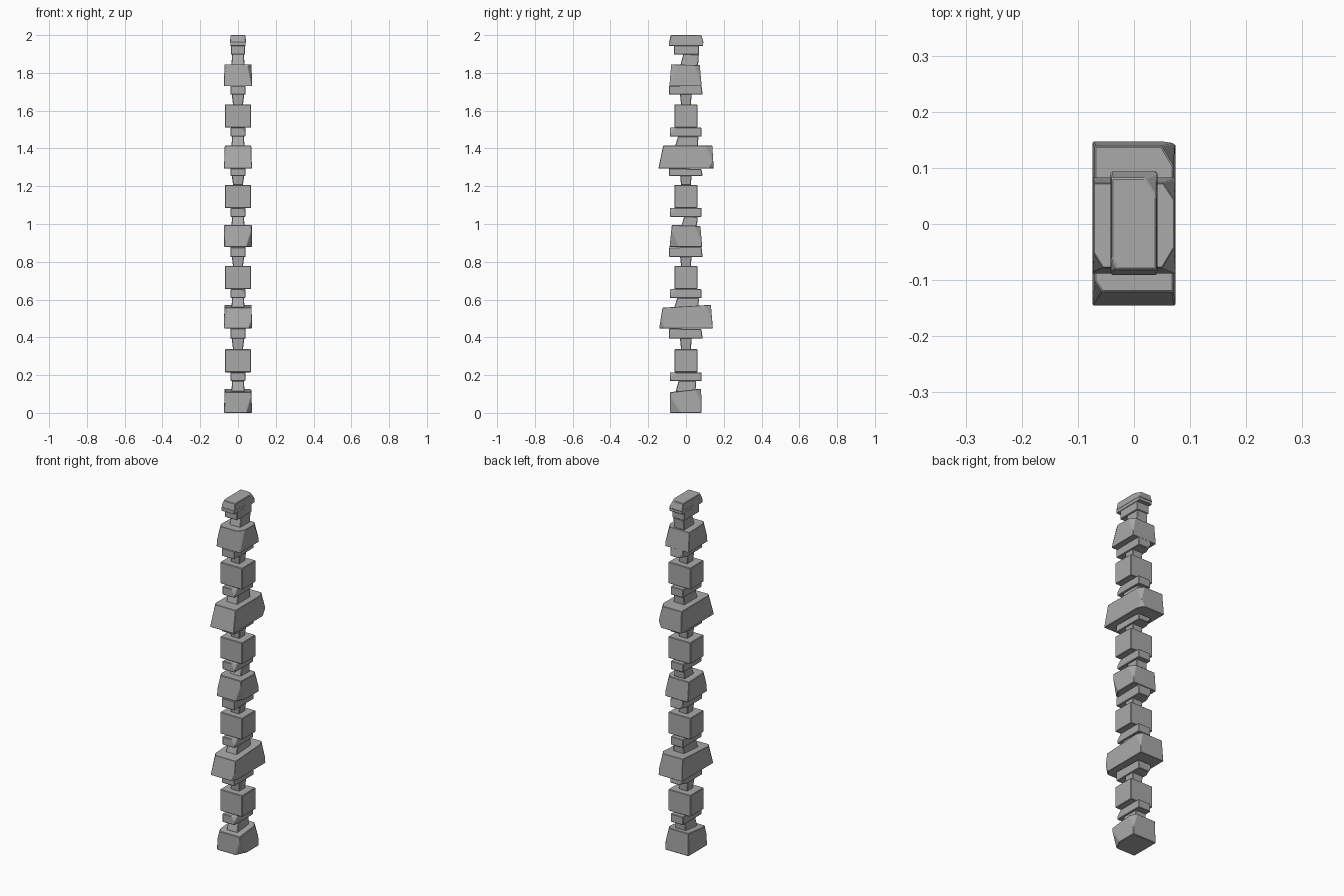
import bpy
import bmesh
from mathutils import Vector

if "Cube" in bpy.data.objects:
    bpy.data.objects.remove(bpy.data.objects["Cube"])

GREY = 0.4
stone_mat = bpy.data.materials.new("stone grey")
stone_mat.use_nodes = True
stone_mat.diffuse_color = (GREY, GREY, GREY, 1)
stone_mat.node_tree.nodes["Principled BSDF"].inputs["Base Color"].default_value = (GREY, GREY, GREY, 1)


def block(name, z0, z1, hx, y0, y1, top=(0, 0, 0), tip=(0, 0), chips=(), bevel=0.003):
    """Box with its top narrowed (side, front, back), its top tilted (front, back
    drop) and its corners chipped: (sign x, sign y, sign z, length x, y, z)."""
    bm = bmesh.new()
    bmesh.ops.create_cube(bm, size=2)
    side, front, back = top
    for v in bm.verts:
        up = v.co.z > 0
        rear = v.co.y > 0
        v.co.x *= hx - (side if up else 0)
        v.co.y = (y1 - back * up) if rear else (y0 + front * up)
        v.co.z = z1 - tip[rear] if up else z0
    # chip corners off with slanted cuts
    for sx, sy, sz, a, b, c in chips:
        p = Vector((sx * hx, y1 if sy > 0 else y0, z1 if sz > 0 else z0))
        n = Vector((sx / a, sy / b, sz / c)).normalized()
        cut = bmesh.ops.bisect_plane(bm, geom=bm.verts[:] + bm.edges[:] + bm.faces[:],
                                     plane_co=p - Vector((sx * a, 0, 0)), plane_no=n,
                                     clear_outer=True)
        rim = [e for e in cut["geom_cut"] if isinstance(e, bmesh.types.BMEdge)]
        if rim:
            bmesh.ops.contextual_create(bm, geom=rim)
    bmesh.ops.recalc_face_normals(bm, faces=bm.faces[:])
    mesh = bpy.data.meshes.new(name)
    bm.to_mesh(mesh)
    bm.free()
    mesh.materials.append(stone_mat)
    obj = bpy.data.objects.new(name, mesh)
    bpy.context.collection.objects.link(obj)
    if bevel:
        mod = obj.modifiers.new("worn edges", "BEVEL")
        mod.width = bevel
        mod.segments = 1
    return obj


# repeating cubes, each with a thin slab below and a tapered neck above
for i, z in enumerate((0.215, 0.655, 1.085, 1.51)):
    block(f"cube_{i}", z, z + 0.122, 0.07, -0.062, 0.06)
    block(f"lower_slab_{i}", z - 0.047, z, 0.039, -0.085, 0.083, chips=[(1, -1, 1, .02, .03, .03)])
    block(f"neck_{i}", z + 0.12, z + 0.182, 0.026, -0.026, 0.026, top=(-0.008, -0.006, -0.004))

# wide slabs that carry the rough stones
for i, (z0, z1) in enumerate(((0.393, 0.447), (0.825, 0.88), (1.255, 1.295), (1.685, 1.735))):
    block(f"upper_slab_{i}", z0, z1, 0.04, -0.09, 0.088, top=(0, 0, 0.006),
          tip=(0.004, 0) if i % 2 else (0, 0.004), chips=[(-1, 1, -1, .025, .04, .03)])

# rough short stones
FACETS = [(1, -1, 1, .03, .05, .12), (1, 1, 1, .03, .045, .1), (-1, -1, 1, .025, .04, .09)]
block("base_stone", 0, 0.128, 0.074, -0.085, 0.083, (0.003, 0, 0.003), (0.018, 0),
      [(1, -1, -1, .03, .06, .1), (-1, -1, 1, .02, .04, .08), (1, 1, 1, .03, .04, .09)])
block("middle_stone", 0.877, 0.995, 0.073, -0.087, 0.086, (0, 0.012, 0.01), (0, 0.005),
      FACETS[1:] + [(1, -1, -1, .03, .05, .12)])
block("high_stone", 1.73, 1.845, 0.074, -0.088, 0.083, (0.002, 0.01, 0.01), (0, 0.004), FACETS)

# long stones that reach out front and back
block("lower_long_stone", 0.448, 0.572, 0.074, -0.142, 0.142, (0.002, 0.018, 0.01), (0.015, 0),
      [(-1, -1, 1, .035, .05, .13), (1, 1, 1, .025, .045, .1), (1, -1, -1, .02, .03, .07)])
block("upper_long_stone", 1.293, 1.415, 0.074, -0.146, 0.147, (0.004, 0.025, 0.008), (0, 0),
      [(-1, -1, 1, .035, .05, .12), (1, 1, 1, .03, .05, .1), (1, 1, -1, .02, .03, .05)])

# small connectors on top of the rough stones
for i, (z0, z1, y0, y1) in enumerate(((0.112, 0.17, -0.055, 0.05), (0.557, 0.61, -0.062, 0.065),
                                      (0.99, 1.04, -0.025, 0.058), (1.41, 1.465, -0.058, 0.062),
                                      (1.84, 1.9, -0.03, 0.064))):
    block(f"connector_{i}", z0, z1, 0.034, y0, y1, (0.002, 0.016, -0.004), (0, 0.002))

# top cap on its collar
block("cap_collar", 1.897, 1.95, 0.038, -0.064, 0.07)
block("cap_base", 1.942, 1.965, 0.041, -0.091, 0.091, bevel=0.002)
block("cap", 1.958, 2.0, 0.042, -0.09, 0.094, (0.002, 0.009, 0.012), (0, 0),
      [(1, 1, 1, .03, .05, .035), (-1, -1, 1, .016, .035, .03)])
